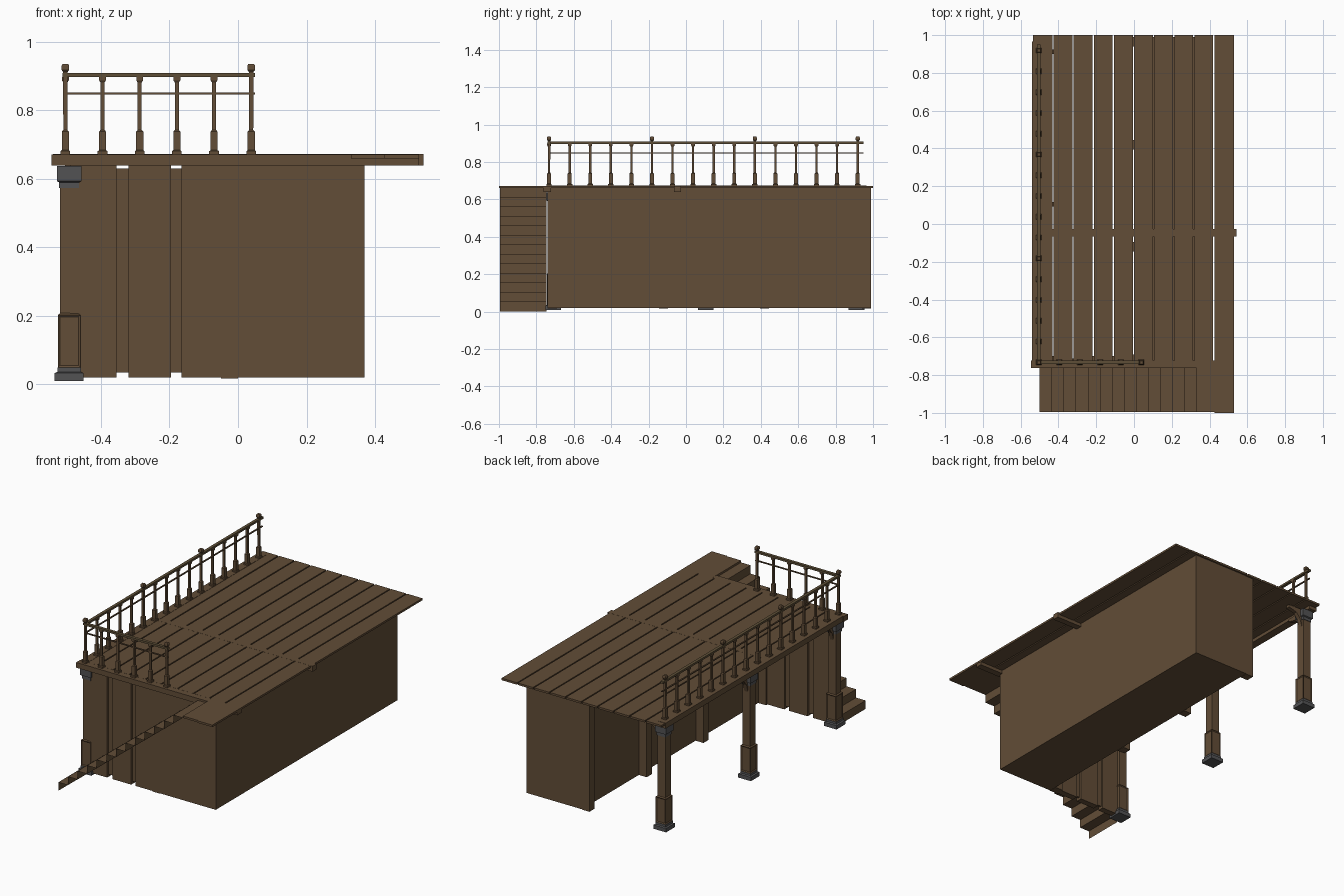
import bpy, bmesh, math
from mathutils import Vector, Matrix

if "Cube" in bpy.data.objects:
    bpy.data.objects.remove(bpy.data.objects["Cube"])


def material(name, rgb):
    m = bpy.data.materials.new(name)
    m.diffuse_color = (*rgb, 1)
    m.use_nodes = True
    m.node_tree.nodes["Principled BSDF"].inputs["Base Color"].default_value = m.diffuse_color
    return m


WOOD = material("brown_wood", (0.122, 0.074, 0.038))
RAIL = material("olive_wood", (0.112, 0.078, 0.038))
STONE = material("grey_stone", (0.085, 0.085, 0.088))


def finish(name, bm, mat):
    me = bpy.data.meshes.new(name)
    bm.to_mesh(me)
    bm.free()
    me.materials.append(mat)
    ob = bpy.data.objects.new(name, me)
    bpy.context.collection.objects.link(ob)
    return ob


def add_box(bm, x0, x1, y0, y1, z0, z1):
    m = Matrix.Translation(((x0 + x1) / 2, (y0 + y1) / 2, (z0 + z1) / 2))
    m = m @ Matrix.Diagonal((x1 - x0, y1 - y0, z1 - z0, 1))
    return bmesh.ops.create_cube(bm, size=1, matrix=m)


def boxes(name, specs, mat=WOOD):
    bm = bmesh.new()
    for s in specs:
        add_box(bm, *s)
    return finish(name, bm, mat)


def add_column(bm, x, y, profile):
    """Square column from (half width, z) pairs."""
    rings = [[bm.verts.new((x + a * r, y + b * r, z))
              for a, b in ((-1, -1), (1, -1), (1, 1), (-1, 1))] for r, z in profile]
    for lo, hi in zip(rings, rings[1:]):
        for i in range(4):
            j = (i + 1) % 4
            bm.faces.new((lo[i], lo[j], hi[j], hi[i]))
    bm.faces.new(rings[0][::-1])
    bm.faces.new(rings[-1])


def column(name, x, y, profile, mat):
    bm = bmesh.new()
    add_column(bm, x, y, profile)
    return finish(name, bm, mat)


# building block under the deck, with wall posts on its open side
boxes("wall_block", [(0, 0.37, -0.74, 0.99, 0.02, 0.66)])
boxes("wall_posts", [(-0.05, 0, y - 0.025, y + 0.025, 0.018, 0.658)
                     for y in (-0.715, -0.12, 0.42, 0.965)])

# front wall: wide boards with recessed strips between
boxes("front_boards", [(a, b, -0.738, -0.70, 0.02, 0.65)
                       for a, b in ((-0.49, -0.355), (-0.32, -0.195), (-0.165, -0.05))])
boxes("front_strips", [(a, b, -0.725, -0.712, 0.035, 0.63)
                       for a, b in ((-0.355, -0.32), (-0.195, -0.165))])

# deck planks; the two on the right run on to form the landing
xs = [-0.535 + i * 0.1065 for i in range(11)]
xs[-1] = 0.533
planks = [(xs[i] + (0.003 if i else 0), xs[i + 1] - 0.004,
           -1.0 if i == 9 else -0.725, 1.0, 0.660, 0.672) for i in range(10)]
planks.append((0.33, 0.43, -0.995, -0.725, 0.660, 0.672))
boxes("deck_planks", planks)

# beams
boxes("front_beam", [(-0.545, 0.528, -0.762, -0.722, 0.64, 0.6715)])
boxes("middle_beam", [(-0.535, 0.542, -0.065, -0.027, 0.64, 0.6725)])
boxes("side_beam", [(-0.54, -0.49, -0.722, 0.965, 0.64, 0.6735)])

# supporting posts with stone bases, capitals and knee braces
PX = -0.493
for n, y in enumerate((-0.71, 0.105, 0.912)):
    column(f"post_base_{n}", PX, y,
           [(0.042, 0.01), (0.042, 0.033), (0.034, 0.037), (0.034, 0.05)], STONE)
    bm = bmesh.new()
    add_column(bm, PX, y, [(0.033, 0.05), (0.033, 0.203), (0.026, 0.208), (0.026, 0.58)])
    bm.normal_update()
    panels = [f for f in bm.faces if abs(f.normal.z) < 0.1 and f.calc_center_median().z < 0.2]
    bmesh.ops.inset_individual(bm, faces=panels, thickness=0.008, depth=-0.004)
    finish(f"post_{n}", bm, WOOD)
    column(f"post_capital_{n}", PX, y,
           [(0.029, 0.573), (0.029, 0.59), (0.036, 0.594), (0.036, 0.638)], STONE)
    bm = bmesh.new()
    for dx, dy in ((1, 0), (0, 1), (0, -1)):
        if (n == 0 and dy == -1) or (n == 2 and dy == 1):
            continue
        side = Vector((dy, dx, 0)) * 0.012
        prof = [(0.025, 0.53), (0.04, 0.58), (0.065, 0.612), (0.12, 0.625),
                (0.12, 0.642), (0.025, 0.642)]
        a = [bm.verts.new(Vector((PX + dx * d, y + dy * d, z)) + side) for d, z in prof]
        b = [bm.verts.new(Vector((PX + dx * d, y + dy * d, z)) - side) for d, z in prof]
        bm.faces.new(a)
        bm.faces.new(b[::-1])
        for i in range(6):
            j = (i + 1) % 6
            bm.faces.new((a[j], a[i], b[i], b[j]))
    bmesh.ops.recalc_face_normals(bm, faces=bm.faces)
    finish(f"post_brace_{n}", bm, WOOD)

# staircase: open zigzag sheet going down to the left
bm = bmesh.new()
N = 13
run, rise = 0.83 / N, 0.66 / N
pts = [(-0.5, 0.0)]
for i in range(N):
    pts += [(-0.5 + i * run, (i + 1) * rise), (-0.5 + (i + 1) * run, (i + 1) * rise)]
rows = [(bm.verts.new((x, -0.995, z)), bm.verts.new((x, -0.745, z))) for x, z in pts]
for p, q in zip(rows, rows[1:]):
    bm.faces.new((p[0], q[0], q[1], p[1]))
finish("stairs", bm, WOOD)

# railing: slim balusters and taller newels with heads
RX, RY = -0.504, -0.732
foot = [(0.014, 0.671), (0.014, 0.681), (0.0105, 0.684), (0.0105, 0.738), (0.006, 0.743)]
baluster = foot + [(0.006, 0.882), (0.010, 0.888), (0.010, 0.898)]
newel = foot + [(0.0065, 0.912), (0.011, 0.918), (0.011, 0.931), (0.008, 0.936)]
side = [(RX, RY + 0.11 * i, i % 5 == 0) for i in range(16)]
front = [(RX + 0.1085 * i, RY, i == 5) for i in range(1, 6)]
bm_b, bm_n = bmesh.new(), bmesh.new()
for x, y, tall in side + front:
    add_column(bm_n if tall else bm_b, x, y, newel if tall else baluster)
finish("balusters", bm_b, WOOD)
finish("newels", bm_n, WOOD)
boxes("top_rails", [(RX - 0.009, RX + 0.009, RY - 0.009, 0.95, 0.897, 0.909),
                    (RX + 0.009, 0.049, RY - 0.009, RY + 0.009, 0.897, 0.909)], RAIL)
boxes("lower_rails", [(RX - 0.004, RX + 0.004, RY - 0.004, 0.95, 0.846, 0.852),
                      (RX + 0.004, 0.049, RY - 0.004, RY + 0.004, 0.846, 0.852)], WOOD)
